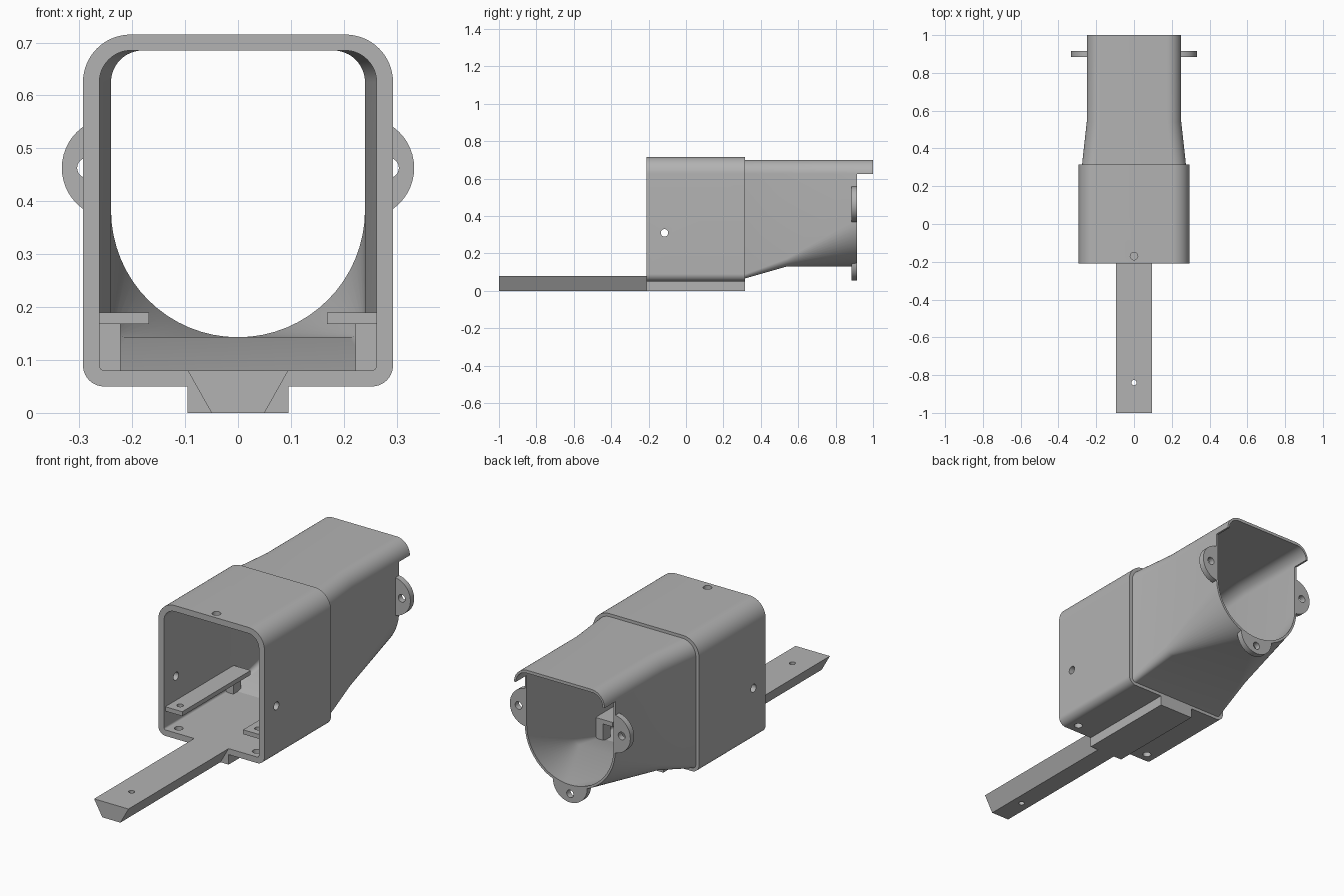
import bpy, bmesh
from math import sin, cos, pi, radians
from mathutils import Matrix

if "Cube" in bpy.data.objects:
    bpy.data.objects.remove(bpy.data.objects["Cube"])

GREY = (0.45, 0.45, 0.45, 1)
grey = bpy.data.materials.new("plain grey")
grey.diffuse_color = GREY
grey.use_nodes = True
grey.node_tree.nodes["Principled BSDF"].inputs["Base Color"].default_value = GREY

STEPS = 16


def profile(w, z0, z1, rb, rt):
    """Rounded rectangle in x, z: half width, bottom, top, lower and upper radius."""
    corners = ((-w + rb, z0 + rb, rb, pi), (w - rb, z0 + rb, rb, 1.5 * pi),
               (w - rt, z1 - rt, rt, 0), (-w + rt, z1 - rt, rt, 0.5 * pi))
    return [(cx + r * cos(a + i * pi / 2 / STEPS), cz + r * sin(a + i * pi / 2 / STEPS))
            for cx, cz, r, a in corners for i in range(STEPS + 1)]


def finish(name, bm):
    bmesh.ops.remove_doubles(bm, verts=bm.verts, dist=1e-5)
    bmesh.ops.recalc_face_normals(bm, faces=bm.faces)
    mesh = bpy.data.meshes.new(name)
    bm.to_mesh(mesh)
    bm.free()
    mesh.materials.append(grey)
    obj = bpy.data.objects.new(name, mesh)
    bpy.context.collection.objects.link(obj)
    return obj


def loft(name, sections, closed=False):
    """Bridge (y, profile) sections; closed joins last to first, else ends are capped."""
    bm = bmesh.new()
    rings = [[bm.verts.new((x, y, z)) for x, z in pts] for y, pts in sections]
    n = len(rings[0])
    pairs = list(zip(rings, rings[1:])) + ([(rings[-1], rings[0])] if closed else [])
    for a, b in pairs:
        for i in range(n):
            j = (i + 1) % n
            bm.faces.new((a[i], a[j], b[j], b[i]))
    if not closed:
        bm.faces.new(rings[0])
        bm.faces.new(rings[-1])
    return finish(name, bm)


def prism(name, pts, y0, y1):
    return loft(name, [(y0, pts), (y1, pts)])


def bar(name, x0, x1, y0, y1, z0, z1):
    return prism(name, [(x0, z0), (x1, z0), (x1, z1), (x0, z1)], y0, y1)


def cylinder(name, centre, r, depth, axis, sides=32):
    turn = {"x": Matrix.Rotation(pi / 2, 4, "Y"), "y": Matrix.Rotation(pi / 2, 4, "X"),
            "z": Matrix.Identity(4)}[axis]
    bm = bmesh.new()
    bmesh.ops.create_cone(bm, cap_ends=True, segments=sides, radius1=r, radius2=r,
                          depth=depth, matrix=Matrix.Translation(centre) @ turn)
    return finish(name, bm)


def cut(obj, cutter):
    cutter.hide_render = True
    mod = obj.modifiers.new("cut", "BOOLEAN")
    mod.operation, mod.solver, mod.object = "DIFFERENCE", "EXACT", cutter
    bpy.context.view_layer.objects.active = obj
    bpy.ops.object.modifier_apply(modifier=mod.name)
    bpy.data.objects.remove(cutter)


def drill(obj, centre, r, depth, axis):
    cut(obj, cylinder("drill", centre, r, depth, axis))


parts = []
FRONT, JOIN, BEND, END = -0.21, 0.315, 0.54, 0.915

# Square sleeve with screw holes
outer = profile(0.293, 0.05, 0.715, 0.04, 0.09)
inner = profile(0.262, 0.08, 0.685, 0.01, 0.06)
sleeve = loft("sleeve", [(FRONT, outer), (JOIN, outer), (JOIN, inner), (FRONT, inner)], True)
drill(sleeve, (0, -0.115, 0.31), 0.02, 1, "x")
drill(sleeve, (0, -0.17, 0.7), 0.02, 0.1, "z")
for s in (-1, 1):
    drill(sleeve, (s * 0.215, -0.16, 0.06), 0.02, 0.1, "z")
parts.append(sleeve)

# Duct that tapers from the sleeve into a round-bottomed opening
end_outer = profile(0.25, 0.13, 0.70, 0.25, 0.075)
end_inner = profile(0.24, 0.143, 0.685, 0.24, 0.06)
parts.append(loft("duct", [
    (JOIN, profile(0.275, 0.066, 0.70, 0.022, 0.075)),
    (BEND, profile(0.25, 0.13, 0.70, 0.042, 0.075)),
    (END, end_outer),
    (END, end_inner),
    (BEND, profile(0.24, 0.143, 0.685, 0.03, 0.06)),
    (JOIN, inner)], True))

# Hood over the opening, from the upper half of the duct end
half = 2 * (STEPS + 1)
parts.append(prism("hood_lip", end_outer[half:] + end_inner[half:][::-1], END, 1.0))

# Round mounting tabs, trimmed to the outside of the duct
for name, x, z, hx, hz in (("left_tab", 0.238, 0.463, 0.285, 0.463),
                           ("right_tab", -0.238, 0.463, -0.285, 0.463),
                           ("bottom_tab", 0, 0.15, 0, 0.098)):
    tab = cylinder(name, (x, 0.9, z), 0.095, 0.03, "y", 48)
    cut(tab, prism("trim", profile(0.245, 0.1365, 0.69, 0.24, 0.065), 0.8, 1.0))
    drill(tab, (hx, 0.9, hz), 0.019, 0.1, "y")
    parts.append(tab)

# Inner ledges on posts
for side, s in (("left", 1), ("right", -1)):
    x0, x1 = sorted((s * 0.168, s * 0.264))
    ledge = bar(side + "_ledge", x0, x1, -0.2, 0.34, 0.168, 0.19)
    drill(ledge, (s * 0.215, -0.15, 0.18), 0.015, 0.1, "z")
    x0, x1 = sorted((s * 0.222, s * 0.262))
    parts += [ledge, bar(side + "_post", x0, x1, 0.28, 0.34, 0.078, 0.168)]

# Dovetail rail and the block that holds it
rail = prism("rail", [(-0.05, 0), (0.05, 0), (0.095, 0.08), (-0.095, 0.08)], -1.0, FRONT)
drill(rail, (0, -0.84, 0.04), 0.014, 0.2, "z")
parts += [rail, bar("rail_block", -0.095, 0.095, FRONT, JOIN, 0, 0.055)]

# Smooth curves, crisp edges
bpy.ops.object.select_all(action="DESELECT")
for obj in parts:
    obj.select_set(True)
bpy.context.view_layer.objects.active = parts[0]
bpy.ops.object.shade_smooth_by_angle(angle=radians(25))
